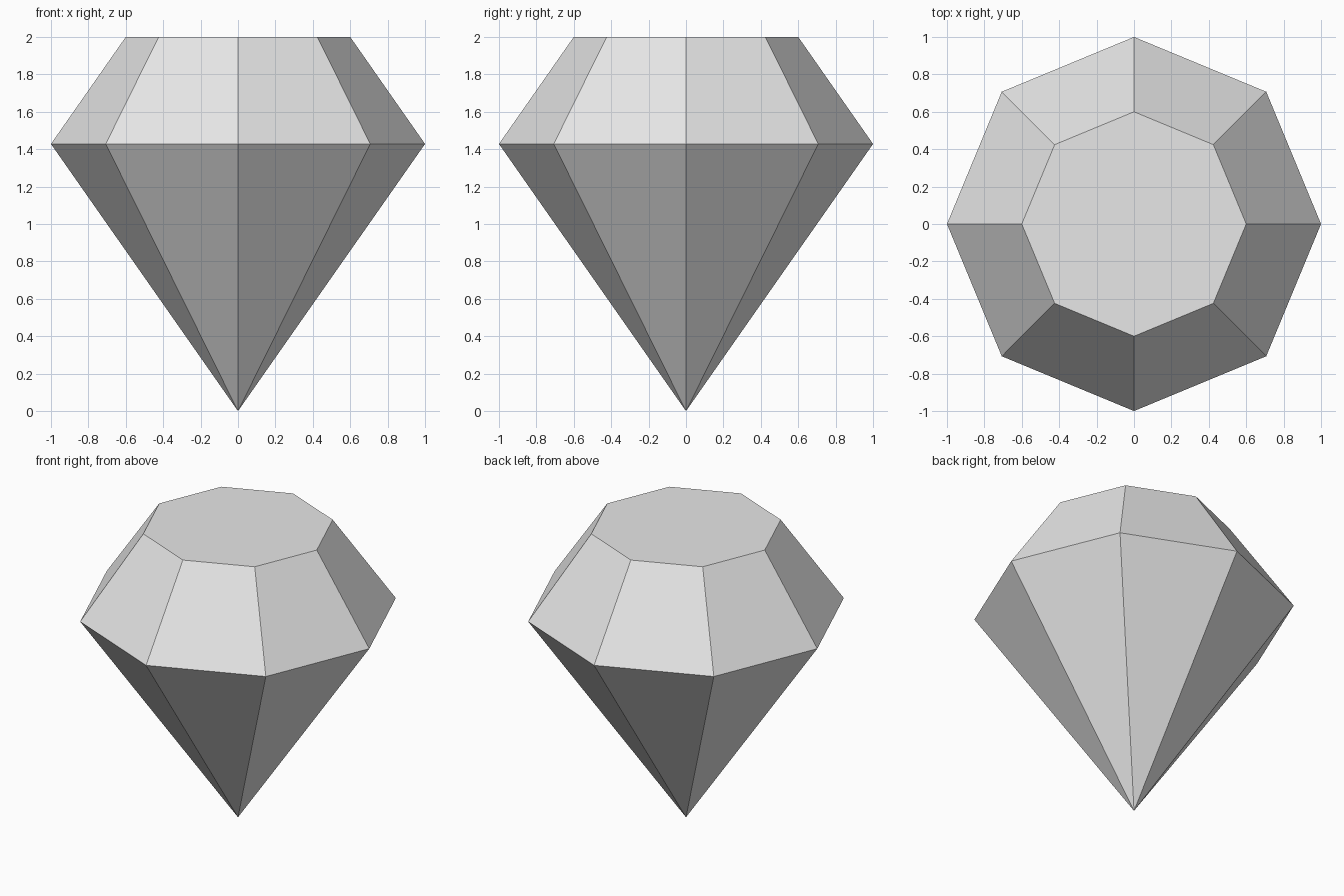
import bpy
import bmesh
import math

if "Cube" in bpy.data.objects:
    bpy.data.objects.remove(bpy.data.objects["Cube"])

SIDES = 8
GIRDLE_Z = 1.428

# Single flat stone colour
stone = bpy.data.materials.new("pale grey stone")
stone.diffuse_color = (0.8, 0.8, 0.8, 1.0)
stone.use_nodes = True
stone.node_tree.nodes["Principled BSDF"].inputs["Base Color"].default_value = stone.diffuse_color

bm = bmesh.new()


def ring(radius, z):
    """Octagon of vertices with corners on the x and y axes."""
    return [bm.verts.new((radius * math.cos(math.tau * i / SIDES),
                          radius * math.sin(math.tau * i / SIDES), z))
            for i in range(SIDES)]


table = ring(0.6, 2.0)
girdle = ring(1.0, GIRDLE_Z)
tip = bm.verts.new((0, 0, 0))

# Flat table on top
bm.faces.new(table)
for i in range(SIDES):
    j = (i + 1) % SIDES
    # Crown facet above the girdle, pavilion facet below it
    bm.faces.new((girdle[i], girdle[j], table[j], table[i]))
    bm.faces.new((tip, girdle[j], girdle[i]))

bmesh.ops.recalc_face_normals(bm, faces=bm.faces)
mesh = bpy.data.meshes.new("cut_gem")
bm.to_mesh(mesh)
bm.free()
mesh.materials.append(stone)
gem = bpy.data.objects.new("cut_gem", mesh)
bpy.context.collection.objects.link(gem)
